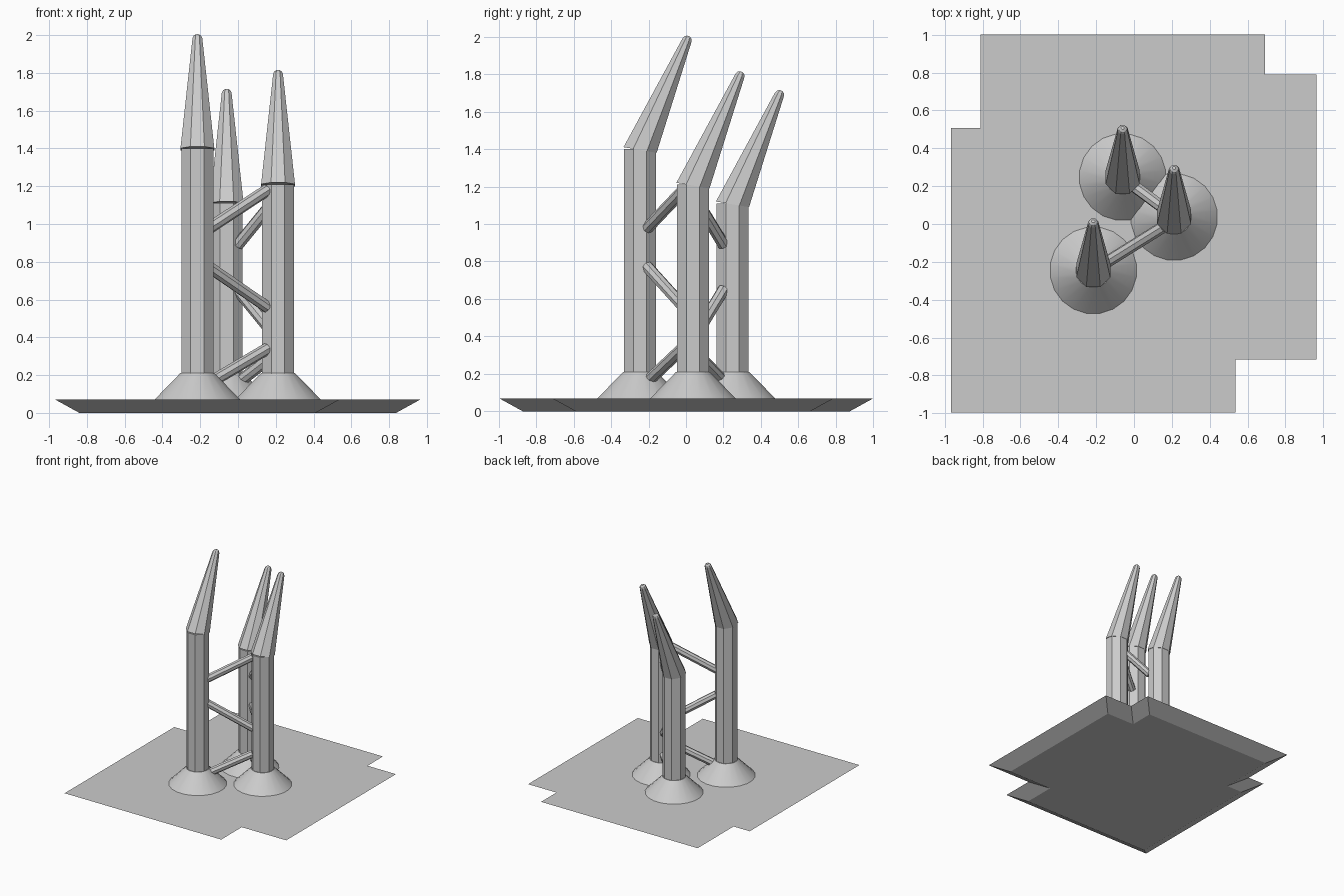
import bpy, bmesh, math
from mathutils import Vector

cube = bpy.data.objects.get("Cube")
if cube:
    bpy.data.objects.remove(cube, do_unlink=True)

grey = bpy.data.materials.new("stone_grey")
grey.use_nodes = True
colour = (0.6, 0.6, 0.6, 1)
grey.diffuse_color = colour
grey.node_tree.nodes["Principled BSDF"].inputs["Base Color"].default_value = colour


def loft(name, rings, sides, smooth=False):
    """Skin a stack of regular rings, each given as (centre, radius, axis)."""
    bm = bmesh.new()
    loops = []
    for centre, radius, axis in rings:
        turn = Vector((0, 0, 1)).rotation_difference(Vector(axis))
        loop = []
        for i in range(sides):
            a = math.tau * (i + 0.5) / sides
            offset = Vector((math.cos(a), math.sin(a), 0)) * radius
            loop.append(bm.verts.new(Vector(centre) + turn @ offset))
        loops.append(loop)
    for low, high in zip(loops, loops[1:]):
        for i in range(sides):
            j = (i + 1) % sides
            bm.faces.new((low[i], low[j], high[j], high[i]))
    bm.faces.new(loops[0][::-1])
    bm.faces.new(loops[-1])
    bmesh.ops.recalc_face_normals(bm, faces=bm.faces)
    mesh = bpy.data.meshes.new(name)
    bm.to_mesh(mesh)
    bm.free()
    obj = bpy.data.objects.new(name, mesh)
    bpy.context.collection.objects.link(obj)
    mesh.materials.append(grey)
    if smooth:
        bpy.ops.object.select_all(action="DESELECT")
        obj.select_set(True)
        bpy.context.view_layer.objects.active = obj
        bpy.ops.object.shade_smooth_by_angle(angle=math.radians(30))
    return obj


UP = (0, 0, 1)
PLATE_TOP = 0.07
ROOT2 = math.sqrt(2)


def tower(label, x, y, height):
    # Square ground slab, narrower underneath
    loft(label + "_slab", [((x, y, 0), 0.625 * ROOT2, UP),
                           ((x, y, PLATE_TOP), 0.752 * ROOT2, UP)], 4)
    # Conical footing
    loft(label + "_footing", [((x, y, PLATE_TOP), 0.23, UP),
                              ((x, y, 0.21), 0.092, UP)], 20, smooth=True)
    # Octagonal shaft
    loft(label + "_shaft", [((x, y, PLATE_TOP), 0.092, UP),
                            ((x, y, height), 0.092, UP)], 8)
    # Leaning spike with a rounded tip
    base = Vector((x, y, height - 0.005))
    lean = Vector((0, 0.25, 0.585))
    axis = lean.normalized()
    base_axis = (0, 0.17, 1)
    tip = base + lean
    loft(label + "_spike", [(base, 0.097, base_axis),
                            (tip, 0.028, axis),
                            (tip + axis * 0.016, 0.021, axis),
                            (tip + axis * 0.024, 0.009, axis)], 8)


tower("right_tower", -0.215, -0.245, 1.4)
tower("left_tower", 0.212, 0.037, 1.21)
tower("rear_tower", -0.06, 0.248, 1.11)


def strut(name, start, end):
    axis = Vector(end) - Vector(start)
    loft(name, [(start, 0.032, axis), (end, 0.032, axis)], 8)


# Zigzag braces: heights at the outer tower and at the left tower
for i, (outer, inner) in enumerate([(0.98, 1.18), (0.77, 0.56), (0.16, 0.34)]):
    strut(f"front_brace_{i + 1}", (-0.15, -0.205, outer), (0.155, -0.015, inner))
for i, (outer, inner) in enumerate([(0.89, 1.08), (0.65, 0.46), (0.16, 0.28)]):
    strut(f"rear_brace_{i + 1}", (0.0, 0.2, outer), (0.155, 0.085, inner))
